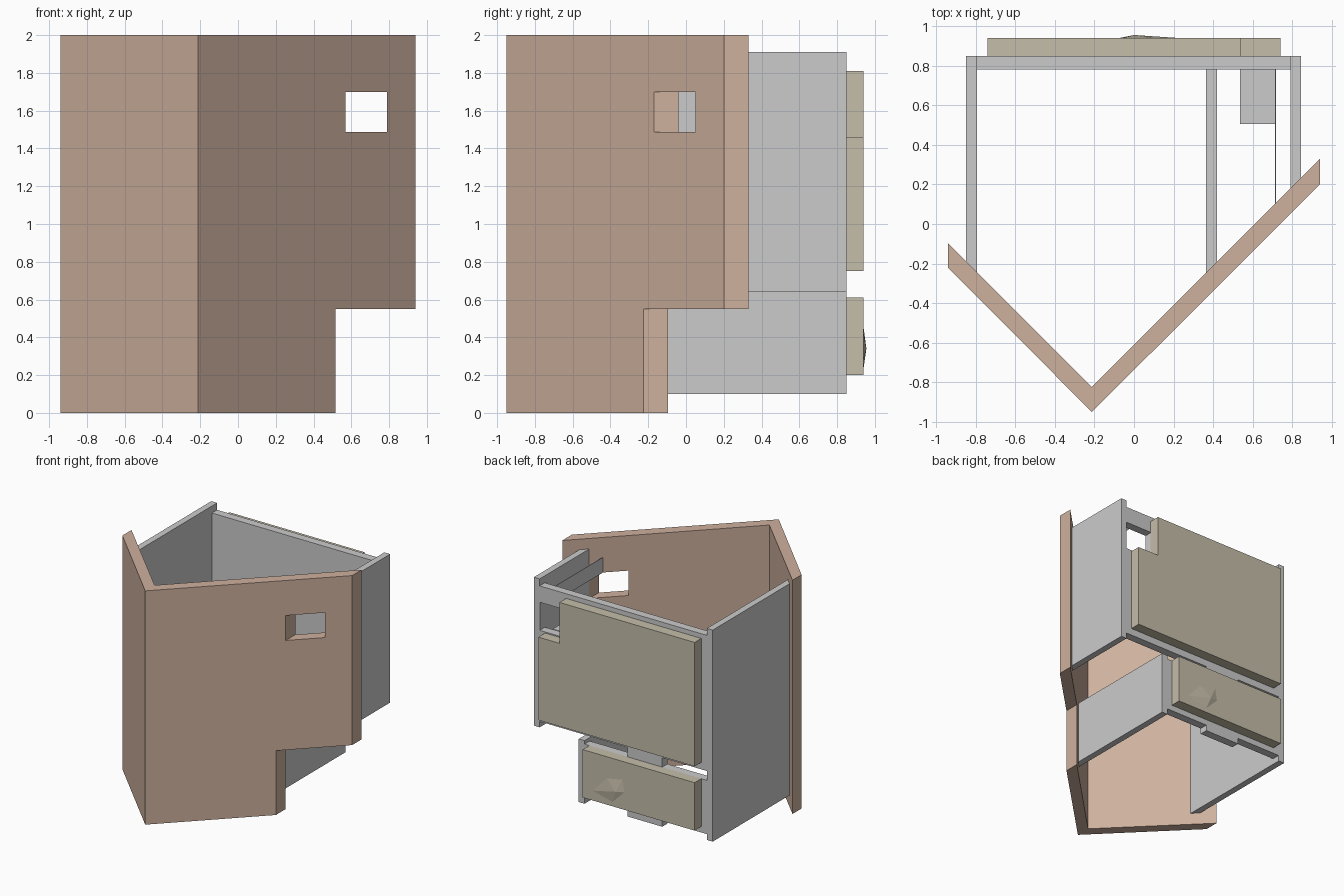
import bpy, bmesh
from mathutils import Vector

if "Cube" in bpy.data.objects:
    bpy.data.objects.remove(bpy.data.objects["Cube"])


def material(name, rgb):
    m = bpy.data.materials.new(name)
    m.diffuse_color = (*rgb, 1)
    m.use_nodes = True
    m.node_tree.nodes["Principled BSDF"].inputs["Base Color"].default_value = m.diffuse_color
    return m


TAN = material("tan", (0.62, 0.44, 0.34))
OLIVE = material("olive", (0.56, 0.51, 0.40))


def finish(bm, name, mat=None):
    bmesh.ops.recalc_face_normals(bm, faces=bm.faces)
    me = bpy.data.meshes.new(name)
    bm.to_mesh(me)
    bm.free()
    ob = bpy.data.objects.new(name, me)
    bpy.context.collection.objects.link(ob)
    if mat:
        me.materials.append(mat)
    return ob


def prism(name, points, axis, lo, hi, mat=None):
    """Extrude a 2D outline along z (points are x, y) or y (points are x, z)."""
    bm = bmesh.new()
    co = [(a, b, lo) if axis == "z" else (a, lo, b) for a, b in points]
    face = bm.faces.new([bm.verts.new(c) for c in co])
    ext = bmesh.ops.extrude_face_region(bm, geom=[face])["geom"]
    move = Vector((0, 0, hi - lo)) if axis == "z" else Vector((0, hi - lo, 0))
    bmesh.ops.translate(bm, vec=move, verts=[v for v in ext if isinstance(v, bmesh.types.BMVert)])
    return finish(bm, name, mat)


def box(name, x0, x1, y0, y1, z0, z1, mat=None):
    return prism(name, [(x0, y0), (x1, y0), (x1, y1), (x0, y1)], "z", z0, z1, mat)


def cut(target, cutter):
    mod = target.modifiers.new("cut", "BOOLEAN")
    mod.operation, mod.object, mod.solver = "DIFFERENCE", cutter, "EXACT"
    cutter.hide_render = True
    cutter.hide_set(True)


# V-shaped front wall with a window and a lower corner cut away
wall = prism("front_wall", [(-0.94, -0.22), (-0.213, -0.95), (0.94, 0.2), (0.94, 0.33),
                            (-0.213, -0.823), (-0.94, -0.097)], "z", 0, 2, TAN)
cut(wall, box("window_cutter", 0.57, 0.79, -0.6, 0.6, 1.487, 1.70))
cut(wall, box("corner_cutter", 0.515, 1.2, -0.6, 0.6, -0.2, 0.55))


# Side walls, mitred against the inside of the front wall
def side_wall(name, x0, x1, z0, z1):
    inner = lambda x: abs(x + 0.213) - 0.823
    prism(name, [(x0, inner(x0)), (x1, inner(x1)), (x1, 0.85), (x0, 0.85)], "z", z0, z1)


side_wall("left_side_wall", -0.848, -0.793, 0.1, 1.91)
side_wall("upper_right_side_wall", 0.79, 0.845, 0.64, 1.91)
side_wall("lower_right_side_wall", 0.365, 0.42, 0.1, 0.64)

# Back board: upper and lower plates joined by a narrow strip, with a window
board = prism("back_board", [
    (-0.793, 0.15), (-0.37, 0.15), (-0.37, 0.1), (-0.04, 0.1), (-0.04, 0.15), (0.365, 0.15),
    (0.365, 0.61), (-0.04, 0.61), (-0.04, 0.69), (0.79, 0.69), (0.79, 1.85), (-0.793, 1.85),
    (-0.793, 0.69), (-0.37, 0.69), (-0.37, 0.61), (-0.793, 0.61)], "y", 0.78, 0.85)
cut(board, box("board_window_cutter", 0.535, 0.789, 0.7, 0.9, 1.47, 1.71))

# Ledge behind the window and a thin divider above it
box("window_ledge", 0.535, 0.715, 0.505, 0.78, 1.44, 1.475)
box("thin_divider", 0.713, 0.717, 0.10, 0.78, 1.70, 1.83)

# Door panel with a notch, and the drawer front below
prism("door_panel", [(-0.74, 0.75), (0.74, 0.75), (0.74, 1.46), (0.54, 1.46),
                     (0.54, 1.81), (-0.74, 1.81)], "y", 0.85, 0.94, OLIVE)
box("drawer_front", -0.74, 0.32, 0.85, 0.94, 0.2, 0.61, OLIVE)

# Faceted raised handle on the drawer front
bm = bmesh.new()
rim = [bm.verts.new((x, 0.939, z)) for x, z in
       [(0.24, 0.28), (0.1, 0.43), (-0.06, 0.46), (-0.08, 0.35), (0.04, 0.23)]]
tip = bm.verts.new((0, 0.955, 0.34))
bm.faces.new(rim)
for i, v in enumerate(rim):
    bm.faces.new((v, rim[(i + 1) % 5], tip))
finish(bm, "drawer_handle", OLIVE)
